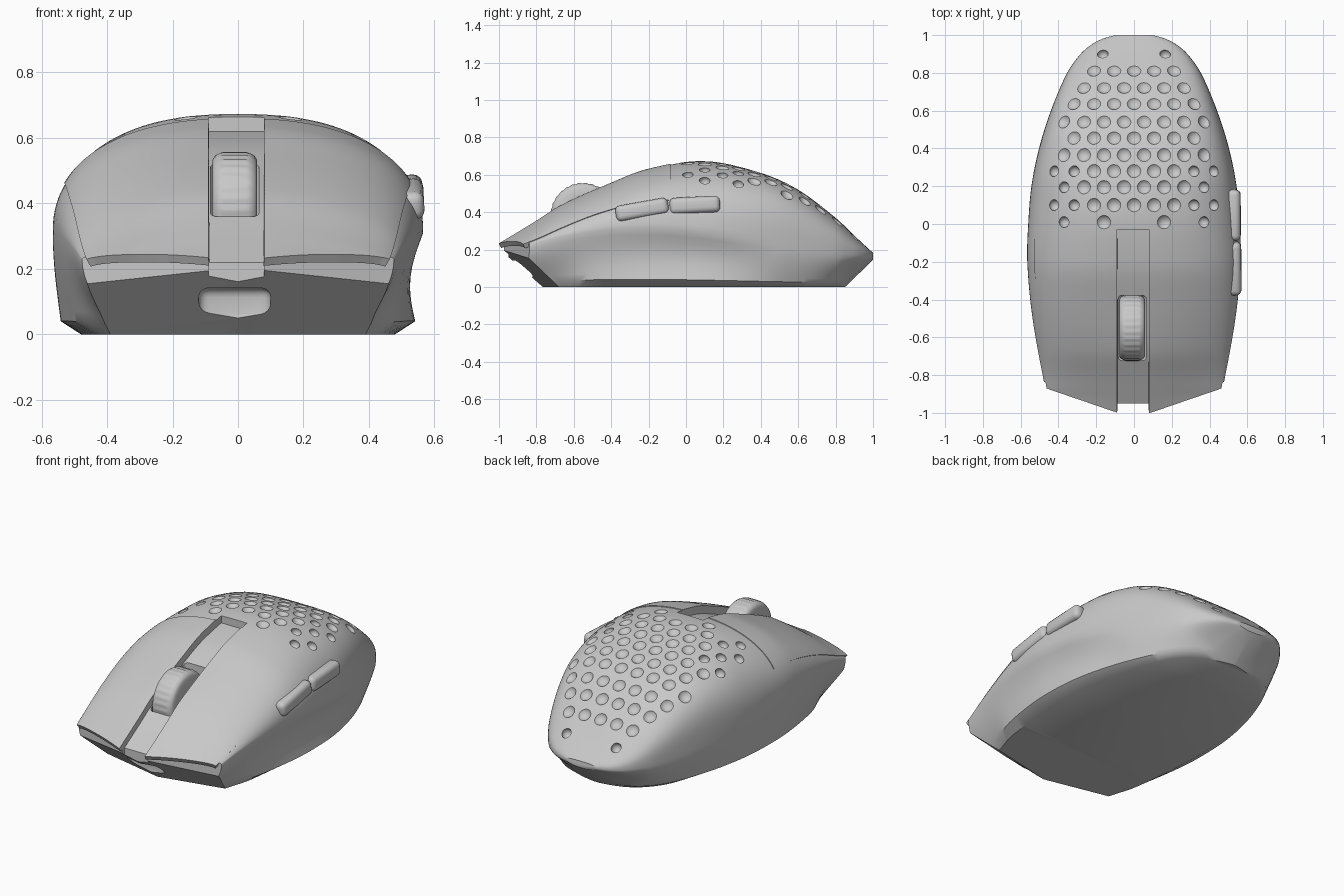
import bpy, bmesh
from math import sin, cos, pi, copysign, radians
from mathutils import Vector

if "Cube" in bpy.data.objects:
    bpy.data.objects.remove(bpy.data.objects["Cube"], do_unlink=True)

grey = bpy.data.materials.new("grey_plastic")
grey.use_nodes = True
COLOUR = (0.58, 0.58, 0.58, 1)
grey.diffuse_color = COLOUR
grey.node_tree.nodes["Principled BSDF"].inputs["Base Color"].default_value = COLOUR


def curve(*pts):
    """Smooth function through (y, value) points."""
    def slope(i):
        a, b = pts[max(i - 1, 0)], pts[min(i + 1, len(pts) - 1)]
        return (b[1] - a[1]) / (b[0] - a[0])

    def value(y):
        y = min(max(y, pts[0][0]), pts[-1][0])
        i = 0
        while i < len(pts) - 2 and y > pts[i + 1][0]:
            i += 1
        (ya, va), (yb, vb) = pts[i], pts[i + 1]
        h = yb - ya
        t = (y - ya) / h
        s = t * t * (3 - 2 * t)
        return (va + (vb - va) * s + h * slope(i) * t * (1 - t) ** 2
                - h * slope(i + 1) * t * t * (1 - t))
    return value


# Body shape along its length
crown = curve((-1.05, .205), (-1, .235), (-.8, .355), (-.67, .435), (-.4, .555), (-.2, .63),
              (.1, .673), (.4, .61), (.6, .52), (.8, .37), (.9, .275), (.97, .21), (1, .183))
half_width = curve((-1.05, .43), (-.86, .472), (-.5, .537), (-.2, .565), (0, .56), (.2, .543),
                   (.4, .503), (.6, .44), (.8, .354), (.9, .283), (.95, .225), (.98, .168), (1, .1))
widest_z = curve((-1.05, .165), (-.93, .195), (-.86, .222), (-.67, .27), (-.38, .31), (0, .3),
                 (.5, .22), (.8, .18), (1, .165))
base_width = curve((-1.05, .33), (-.7, .385), (-.5, .44), (0, .48), (.3, .44), (.6, .355),
                   (.7, .3), (.78, .22), (.83, .12), (.85, .02), (1, .02))
skirt = curve((-1.05, .2), (-.7, .22), (-.45, .55), (0, .75), (.4, .65), (.7, .45), (1, .35))
pinch = curve((-.8, 0), (-.4, .025), (.1, .03), (.5, 0))
power = curve((-1.05, 1.2), (-.86, 1.4), (-.6, 1.95), (-.3, 2.3), (.1, 2.4), (.28, 2.8),
              (.54, 3.35), (.8, 3.35), (1, 3))
plate_reach = curve((-1.05, .985), (-.86, .98), (-.5, .935), (0, .93))


def top_z(x, y):
    n = power(y)
    r = min(abs(x) / half_width(y), 1)
    return widest_z(y) + (crown(y) - widest_z(y)) * (1 - r ** n) ** (1 / n)


def section(y):
    w, zw, zt, wb, n = half_width(y), widest_z(y), crown(y), base_width(y), power(y)
    zb = max(0, (y - .85) / .15 * .145)
    a = wb + (w - wb) * skirt(y)
    zk = zb + (zw - zb) * .13
    low = [(a + (w - a) * sin(pi / 2 * i / 8), zk + (zw - zk) * i / 8,
            pinch(y) * sin(pi * i / 8)) for i in range(8)]
    ring = [(wb, y, zb)] + [(x - p, y, z) for x, z, p in low]
    for i in range(61):
        c, s = cos(pi * i / 60), max(sin(pi * i / 60), 0)
        ring.append((w * copysign(abs(c) ** (2 / n), c), y, zw + (zt - zw) * s ** (2 / n)))
    ring += [(-x, y, z) for x, z, p in reversed(low)] + [(-wb, y, zb)]
    return ring


def finish(name, bm):
    mesh = bpy.data.meshes.new(name)
    bm.to_mesh(mesh)
    bm.free()
    ob = bpy.data.objects.new(name, mesh)
    bpy.context.collection.objects.link(ob)
    mesh.materials.append(grey)
    return ob


def loft(rings):
    bm = bmesh.new()
    rows = [[bm.verts.new(p) for p in ring] for ring in rings]
    n = len(rows[0])
    for a, b in zip(rows, rows[1:]):
        for i in range(n):
            j = (i + 1) % n
            bm.faces.new((a[i], a[j], b[j], b[i]))
    bm.faces.new(rows[0])
    bm.faces.new(rows[-1])
    bmesh.ops.recalc_face_normals(bm, faces=bm.faces[:])
    return bm


def slice_off(bm, point, normal, fill):
    bmesh.ops.bisect_plane(bm, geom=bm.verts[:] + bm.edges[:] + bm.faces[:], dist=1e-5,
                           plane_co=point, plane_no=normal, clear_outer=True)
    if fill:
        bmesh.ops.holes_fill(bm, edges=[e for e in bm.edges if e.is_boundary], sides=0)
        bmesh.ops.recalc_face_normals(bm, faces=bm.faces[:])


def activate(ob):
    bpy.ops.object.select_all(action='DESELECT')
    ob.select_set(True)
    bpy.context.view_layer.objects.active = ob


def apply(ob, kind, **settings):
    mod = ob.modifiers.new(kind.title(), kind)
    for key, val in settings.items():
        setattr(mod, key, val)
    activate(ob)
    bpy.ops.object.modifier_apply(modifier=mod.name)


def smooth(ob, angle=35):
    activate(ob)
    bpy.ops.object.shade_smooth_by_angle(angle=radians(angle))


def cut(ob, cutter):
    cutter.hide_render = True
    apply(ob, 'BOOLEAN', operation='DIFFERENCE', solver='EXACT', object=cutter)
    bpy.data.objects.remove(cutter, do_unlink=True)


def box(name, centre, size, bevel, tilt=0, lean=0):
    bm = bmesh.new()
    bmesh.ops.create_cube(bm, size=1)
    bmesh.ops.scale(bm, vec=size, verts=bm.verts[:])
    ob = finish(name, bm)
    ob.location = centre
    ob.rotation_euler = (radians(tilt), radians(lean), 0)
    apply(ob, 'BEVEL', width=bevel, segments=4, limit_method='NONE')
    return ob


# Shell, with its front trimmed to a chevron that slopes back underneath
CHEVRON, UNDERCUT = .343, .22
stations = [-1.05 + 1.85 * i / 50 for i in range(51)]
stations += [.8 + .2 * sin(pi / 2 * i / 18) for i in range(1, 19)]
bm = loft([section(y) for y in stations])
for side in (1, -1):
    slice_off(bm, (.1 * side, -.965, 0), (CHEVRON * side, -1, 0), True)
    slice_off(bm, (0, -.765, 0), (UNDERCUT * side, -1, -1.15), True)
shell = finish("shell", bm)

# Centre channel, wheel slot and cable port
LEFT_EDGE, RIGHT_EDGE = -.09, .08
floor = [(-.95 + .92 * i / 20) for i in range(21)]
profile = [(-1.2, 1), (-1.2, .12), (-.95, .12)]
profile += [(y, crown(y) - .045) for y in floor] + [(floor[-1], 1)]
cut(shell, finish("channel_cutter", loft([[(x, y, z) for y, z in profile]
                                          for x in (LEFT_EDGE, RIGHT_EDGE)])))
cut(shell, box("slot_cutter", (-.01, -.55, .45), (.148, .345, .3), .02))
cut(shell, box("port_cutter", (-.01, -.885, .087), (.22, .13, .11), .03))

# Honeycomb of dimples over the back, with smaller deep holes at its edges
PITCH = .106
rows = [(.81, 2), (.72, 2.5), (.635, 3), (.54, 3.5), (.455, 3), (.365, 3.5),
        (.28, 4), (.195, 3.5), (.1, 4)]
spots = [((k - reach) * PITCH, y) for y, reach in rows for k in range(int(2 * reach) + 1)]
spots += [(s * k * PITCH, .01) for s in (1, -1) for k in (1.5, 3.5)]
spots += [(s * .165, .9) for s in (1, -1)]
bm = bmesh.new()
for x, y in spots:
    e = .005
    normal = Vector(((top_z(x - e, y) - top_z(x + e, y)) / (2 * e),
                     (top_z(x, y - e) - top_z(x, y + e)) / (2 * e), 1)).normalized()
    deep = y > .85 or (abs(x) > .3 and y < .3)
    made = bmesh.ops.create_icosphere(bm, subdivisions=3, radius=.03 if deep else .045)
    place = Vector((x, y, top_z(x, y))) + normal * (-.008 if deep else .026)
    bmesh.ops.translate(bm, vec=place, verts=made["verts"])
cut(shell, finish("dimple_cutter", bm))
smooth(shell)

# Two click plates, slightly proud of the shell and overhanging the front
for name, side, inner in (("left_click_plate", 1, RIGHT_EDGE), ("right_click_plate", -1, -LEFT_EDGE)):
    bm = bmesh.new()
    grid = []
    for j in range(45):
        y = -1.05 + .968 * j / 44
        outer = half_width(y) * plate_reach(y)
        xs = [side * (inner + (outer - inner) * sin(pi / 2 * i / 24)) for i in range(25)]
        grid.append([bm.verts.new((x, y, top_z(x, y))) for x in sorted(xs)])
    for a, b in zip(grid, grid[1:]):
        for i in range(24):
            bm.faces.new((a[i], a[i + 1], b[i + 1], b[i]))
    slice_off(bm, (.1 * side, -.993, 0), (CHEVRON * side, -1, 0), False)
    plate = finish(name, bm)
    apply(plate, 'SOLIDIFY', thickness=.028, offset=-.7)
    smooth(plate)

# Scroll wheel with a ribbed tread
tread = [(-.068, .11), (-.068, .15), (-.06, .163), (-.045, .171), (-.035, .174)]
tread += [(-x, r) for x, r in reversed(tread)]
rings = []
for dx, r in tread:
    rib = .003 if abs(dx) < .04 else 0
    ring = []
    for i in range(120):
        a, rr = 2 * pi * i / 120, r - rib * (i // 2 % 2)
        ring.append((dx - .01, -.55 + rr * cos(a), .383 + rr * sin(a)))
    rings.append(ring)
smooth(finish("scroll_wheel", loft(rings)))

# Two thumb buttons on the left side
smooth(box("front_thumb_button", (.532, -.235, .413), (.072, .285, .086), .028, 10, -3))
smooth(box("rear_thumb_button", (.527, .047, .438), (.075, .27, .088), .028, 3, -3))
